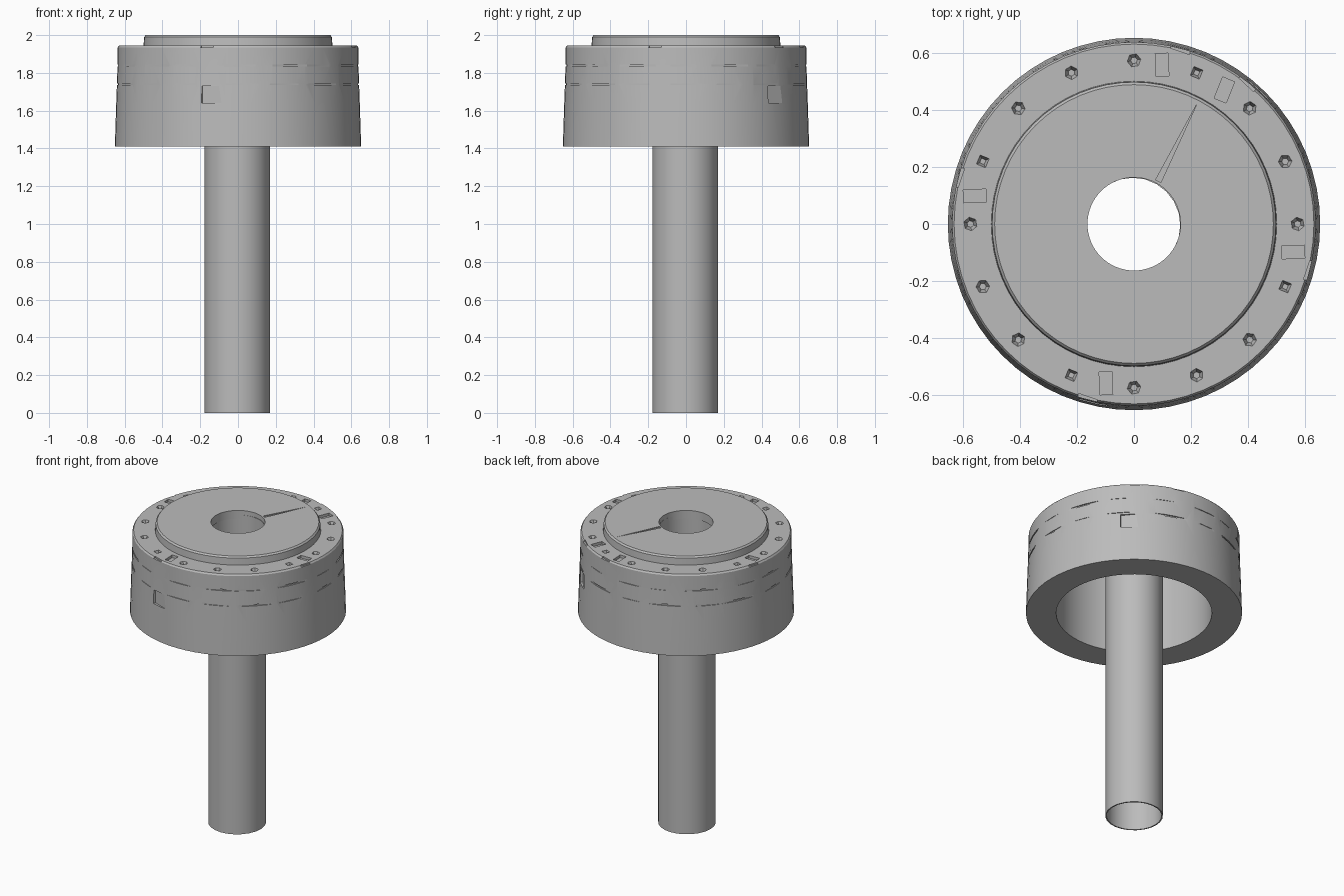
import bpy, bmesh, math, random
from mathutils import Matrix, Vector

cube = bpy.data.objects.get("Cube")
if cube:
    bpy.data.objects.remove(cube, do_unlink=True)
random.seed(4)

grey = bpy.data.materials.new("plain_grey")
grey.use_nodes = True
colour = (0.5, 0.5, 0.5, 1)
grey.diffuse_color = colour
grey.node_tree.nodes["Principled BSDF"].inputs["Base Color"].default_value = colour


def make_object(name, bm):
    bmesh.ops.recalc_face_normals(bm, faces=bm.faces)
    mesh = bpy.data.meshes.new(name)
    bm.to_mesh(mesh)
    bm.free()
    obj = bpy.data.objects.new(name, mesh)
    bpy.context.collection.objects.link(obj)
    mesh.materials.append(grey)
    return obj


def lathe(name, profile, sides):
    """Spin a closed (radius, height) loop around z."""
    bm = bmesh.new()
    rings = []
    for i in range(sides):
        a = math.tau * i / sides
        rings.append([bm.verts.new((r * math.cos(a), r * math.sin(a), z)) for r, z in profile])
    n = len(profile)
    for i in range(sides):
        p, q = rings[i], rings[(i + 1) % sides]
        for j in range(n):
            k = (j + 1) % n
            bm.faces.new((p[j], q[j], q[k], p[k]))
    return make_object(name, bm)


def smooth(obj):
    bpy.ops.object.select_all(action='DESELECT')
    obj.select_set(True)
    bpy.context.view_layer.objects.active = obj
    bpy.ops.object.shade_smooth_by_angle(angle=math.radians(30))


def place(angle, radius, z, twist=0):
    """Frame with local x pointing outward at the given angle."""
    return (Matrix.Rotation(math.radians(angle), 4, 'Z')
            @ Matrix.Translation((radius, 0, z))
            @ Matrix.Rotation(math.radians(twist), 4, 'Z'))


def add_box(bm, frame, size):
    bmesh.ops.create_cube(bm, size=1, matrix=frame @ Matrix.Diagonal((*size, 1)))


# Hollow shaft, open at both ends
shaft = lathe("shaft", [(0.166, 0), (0.174, 0), (0.174, 1.97), (0.166, 1.97)], 24)
shaft.location = (-0.004, -0.004, 0)

# Cup-shaped head with raised top disc and deep underside cavity
head = lathe("head", [
    (0.47, 1.41), (0.652, 1.41), (0.645, 1.63), (0.641, 1.74), (0.638, 1.84),
    (0.637, 1.935), (0.63, 1.945), (0.5, 1.945), (0.497, 1.99), (0.488, 2.0),
    (0.163, 2.0), (0.163, 1.945), (0.47, 1.935)], 64)

cut = bmesh.new()

# Ring of small pits around the rim
for i in range(16):
    bmesh.ops.create_cone(cut, cap_ends=True, segments=4 if i % 4 == 3 else 6,
                          radius1=0.012, radius2=0.034, depth=0.06,
                          matrix=place(i * 22.5, 0.573, 1.942, 45 if i % 4 == 3 else 10))

# Worn notches across the rim
for angle in (80, 170, -10, 260, 56):
    add_box(cut, place(angle, 0.566, 1.945, 12), (0.08, 0.045, 0.036))
    add_box(cut, place(angle - 5, 0.646, 1.945, -4), (0.04, 0.07, 0.02))

# Broken groove lines around the side: flat slots that bite shallow chords
for z, surface in ((1.84, 0.638), (1.74, 0.641)):
    for i in range(16):
        depth = random.choice((0.004, 0.006, 0.009))
        add_box(cut, place(i * 22.5 + random.uniform(-4, 4), surface - depth + 0.05, z),
                (0.1, 0.23, 0.01))

# Slanted dents in the side, deepest at one end
for angle in (258, 48):
    add_box(cut, place(angle, 0.675, 1.685, -9), (0.08, 0.13, 0.09))

# Thin tapering crack in the top disc
a, b = Vector((0.085, 0.15, 0)), Vector((0.22, 0.42, 0))
side = Vector((0.009, -0.005, 0))
low, high = Vector((0, 0, 1.994)), Vector((0, 0, 2.02))
outline = (a - side, a + side, b)
bottom = [cut.verts.new(p + low) for p in outline]
top = [cut.verts.new(p + high) for p in outline]
cut.faces.new(bottom[::-1])
cut.faces.new(top)
for i in range(3):
    j = (i + 1) % 3
    cut.faces.new((bottom[i], bottom[j], top[j], top[i]))

wear = make_object("wear_cutter", cut)
wear.hide_render = True
wear.hide_set(True)
wear.display_type = 'WIRE'

smooth(shaft)
smooth(head)
mod = head.modifiers.new("wear", 'BOOLEAN')
mod.operation = 'DIFFERENCE'
mod.solver = 'EXACT'
mod.use_self = True
mod.object = wear

# Bake the cuts, then discard the cutter
bpy.context.view_layer.update()
mesh = bpy.data.meshes.new_from_object(head.evaluated_get(bpy.context.evaluated_depsgraph_get()))
head.modifiers.clear()
head.data = mesh
bpy.data.objects.remove(wear, do_unlink=True)
smooth(head)
